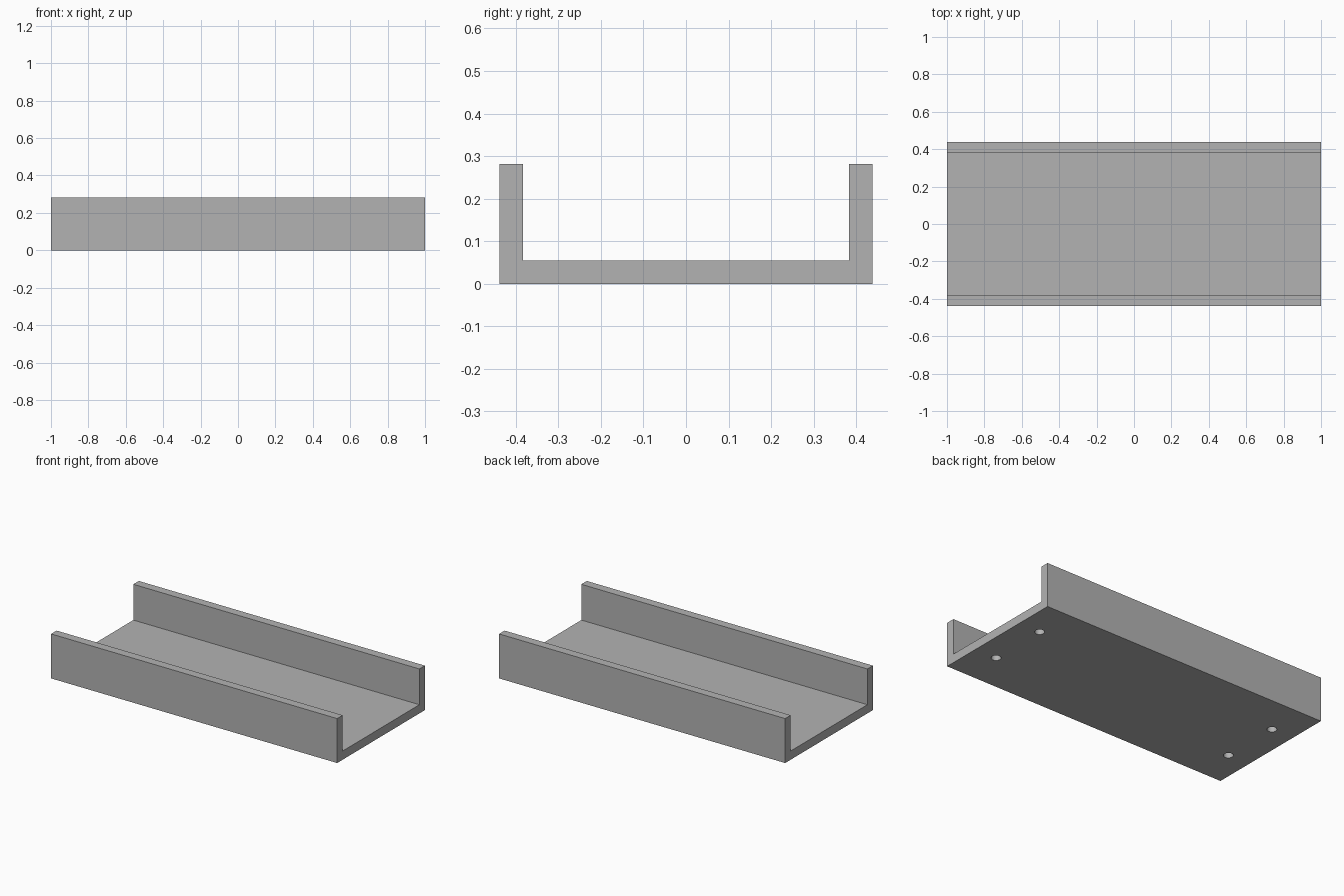
import bpy
import bmesh
from mathutils import Matrix

LENGTH, WIDTH, HEIGHT = 2.0, 0.876, 0.281
THICK = 0.055                      # floor and side walls
HOLE_X, HOLE_Y = 0.85, 0.19
HOLE_RADIUS, HOLE_DEPTH = 0.028, 0.04

default_cube = bpy.data.objects.get("Cube")
if default_cube:
    bpy.data.objects.remove(default_cube, do_unlink=True)

grey = bpy.data.materials.new("plain_grey")
grey.use_nodes = True
colour = (0.45, 0.45, 0.45, 1.0)
grey.diffuse_color = colour
grey.node_tree.nodes["Principled BSDF"].inputs["Base Color"].default_value = colour


def add_object(name, bm):
    bmesh.ops.recalc_face_normals(bm, faces=bm.faces)
    mesh = bpy.data.meshes.new(name)
    bm.to_mesh(mesh)
    bm.free()
    mesh.materials.append(grey)
    obj = bpy.data.objects.new(name, mesh)
    bpy.context.collection.objects.link(obj)
    return obj


# U-shaped channel: half profile mirrored, then extruded along x
half = [(WIDTH / 2, 0), (WIDTH / 2, HEIGHT),
        (WIDTH / 2 - THICK, HEIGHT), (WIDTH / 2 - THICK, THICK)]
profile = half + [(-y, z) for y, z in reversed(half)]
bm = bmesh.new()
end = bm.faces.new([bm.verts.new((-LENGTH / 2, y, z)) for y, z in profile])
swept = bmesh.ops.extrude_face_region(bm, geom=[end], use_keep_orig=True)
bmesh.ops.translate(bm, vec=(LENGTH, 0, 0),
                    verts=[v for v in swept["geom"] if isinstance(v, bmesh.types.BMVert)])
channel = add_object("channel_tray", bm)

# Four blind mounting holes in the underside
bm = bmesh.new()
for sx in (-1, 1):
    for sy in (-1, 1):
        bmesh.ops.create_cone(bm, cap_ends=True, segments=32,
                              radius1=HOLE_RADIUS, radius2=HOLE_RADIUS,
                              depth=HOLE_DEPTH * 2,
                              matrix=Matrix.Translation((sx * HOLE_X, sy * HOLE_Y, 0)))
cutter = add_object("hole_cutter", bm)
cutter.hide_render = True

cut = channel.modifiers.new("mounting_holes", 'BOOLEAN')
cut.operation = 'DIFFERENCE'
cut.solver = 'EXACT'
cut.object = cutter

# Apply the cut, remove the cutter and smooth the hole walls
bpy.ops.object.select_all(action='DESELECT')
bpy.context.view_layer.objects.active = channel
channel.select_set(True)
bpy.ops.object.modifier_apply(modifier=cut.name)
bpy.data.objects.remove(cutter, do_unlink=True)
bpy.ops.object.shade_smooth_by_angle()
